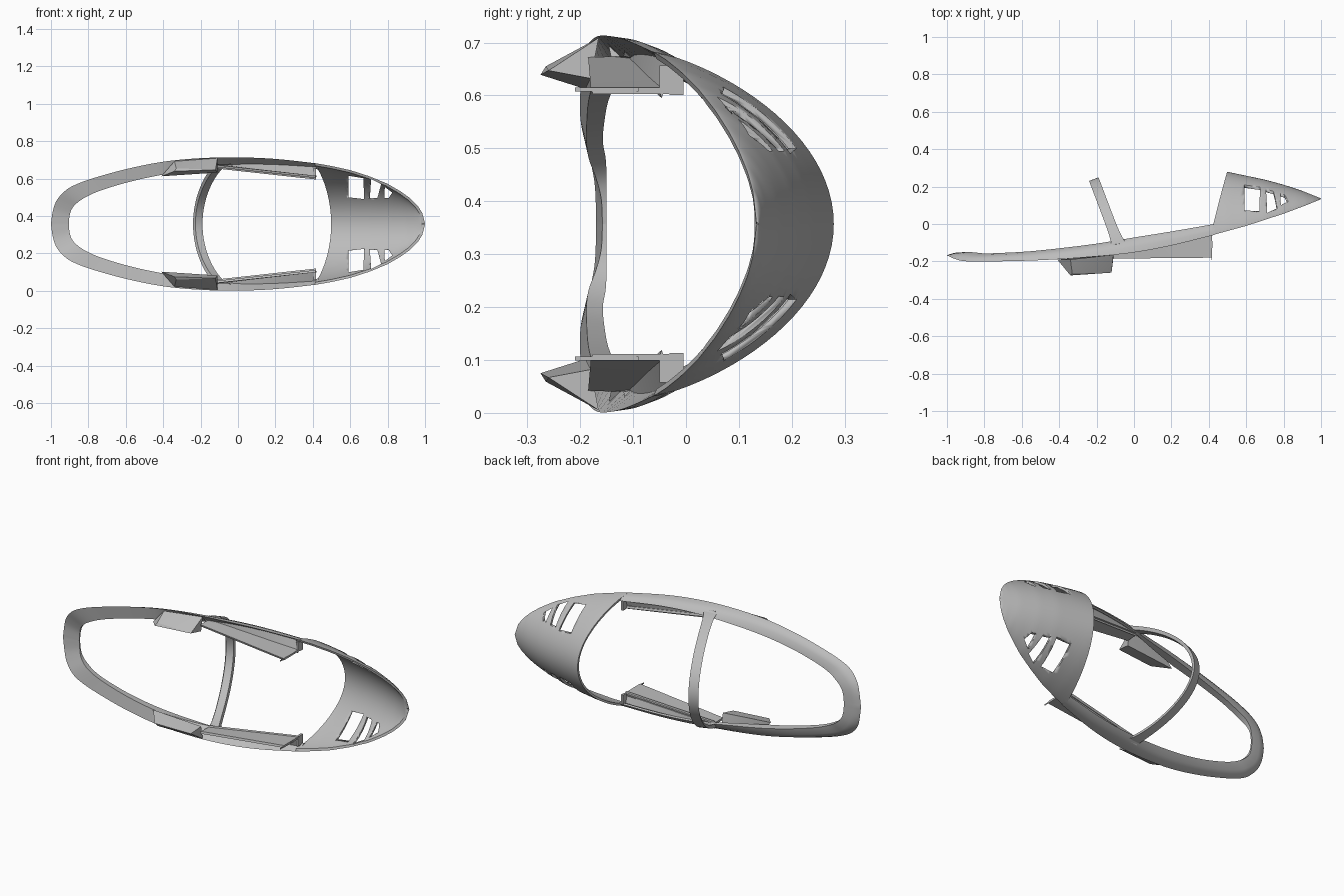
import bpy, bmesh, math
from mathutils import Vector

MID = 0.357  # height of the symmetry plane; parts are built as halves above it

cube = bpy.data.objects.get("Cube")
if cube:
    bpy.data.objects.remove(cube, do_unlink=True)

grey = bpy.data.materials.new("frame grey")
grey.use_nodes = True
grey.diffuse_color = (0.5, 0.5, 0.5, 1)
grey.node_tree.nodes["Principled BSDF"].inputs["Base Color"].default_value = grey.diffuse_color


def finish(name, bm, mirror=True, angle=35):
    """Turn a bmesh into a mirrored, shaded object."""
    bmesh.ops.recalc_face_normals(bm, faces=bm.faces)
    mesh = bpy.data.meshes.new(name)
    bm.to_mesh(mesh)
    bm.free()
    mesh.materials.append(grey)
    obj = bpy.data.objects.new(name, mesh)
    bpy.context.collection.objects.link(obj)
    obj.location.z = MID
    bpy.ops.object.select_all(action="DESELECT")
    obj.select_set(True)
    bpy.context.view_layer.objects.active = obj
    if mirror:
        mod = obj.modifiers.new("Mirror", "MIRROR")
        mod.use_axis = (False, False, True)
        mod.merge_threshold = 0.0005
        bpy.ops.object.modifier_apply(modifier="Mirror")
    bpy.ops.object.shade_smooth_by_angle(angle=math.radians(angle))
    return obj


def loft(rows, closed=True, cap_last=False):
    """Skin a list of cross-sections."""
    bm = bmesh.new()
    vs = [[bm.verts.new(p) for p in row] for row in rows]
    n = len(rows[0])
    for a, b in zip(vs, vs[1:]):
        for i in range(n if closed else n - 1):
            j = (i + 1) % n
            bm.faces.new((a[i], a[j], b[j], b[i]))
    if cap_last:
        bm.faces.new(vs[-1])
    return bm


def spline(points, steps):
    """Catmull-Rom curve through tuples of any length."""
    out = []
    last = len(points) - 1
    for k in range(last):
        quad = [points[max(k - 1, 0)], points[k], points[k + 1], points[min(k + 2, last)]]
        for s in range(steps):
            t = s / steps
            out.append(tuple(
                b + t * (c - a) / 2 + t * t * (a - 2.5 * b + 2 * c - d / 2)
                + t ** 3 * (1.5 * (b - c) + (d - a) / 2) for a, b, c, d in zip(*quad)))
    return out + [points[-1]]


def along(table, x):
    """Smooth lookup in a short (x, value) table."""
    for (x0, a), (x1, b) in zip(table, table[1:]):
        if x <= x1:
            return a + (b - a) * (x - x0) / (x1 - x0)
    return table[-1][1]


# Side rail and rear hoop: outer x, width, base y, then inner x, width, top y
stations = [
    (-1, 0, -.17, -.905, 0, -.15),
    (-.99, .07, -.172, -.9, .05, -.15),
    (-.97, .125, -.182, -.885, .09, -.15),
    (-.93, .172, -.195, -.85, .125, -.152),
    (-.88, .205, -.2, -.8, .155, -.157),
    (-.78, .243, -.2, -.72, .188, -.155),
    (-.6, .293, -.197, -.57, .232, -.147),
    (-.4, .333, -.188, -.4, .268, -.13),
    (-.2, .352, -.173, -.2, .295, -.105),
    (0, .356, -.152, 0, .314, -.072),
    (.2, .348, -.115, .2, .314, -.04),
    (.43, .323, -.058, .43, .296, .0),
]
rows = []
for xo, so, yb, xi, si, yt in spline(stations, 5):
    so, si = max(so, 0), max(si, 0)
    fade = min(max((xo + .4) / .3, 0), 1)      # solid at the rear, thin shell ahead
    yd = (yb + .012) * (1 - fade) + (yt - .012) * fade
    mid = lambda t, u: (xo + (xi - xo) * t, yb + (yt - yb) * u, so + (si - so) * t)
    rows.append([mid(0, 0), mid(.12, .4), mid(.45, .8), mid(1, 1), (xi, yd, si - .004 if si > .01 else 0)])
finish("side_rails", loft(rows, cap_last=True))

# Nose hood: half-domed shell narrowing to the tip, with a raked rear edge
WIDTH = [(.38, .331), (.5, .31), (.6, .288), (.7, .256), (.8, .215), (.87, .174),
         (.92, .138), (.96, .098), (.985, .06), (1, .003)]
BASE = [(.38, -.07), (.6, -.01), (.8, .055), (.92, .1), (1, .133)]
CROWN = [(.38, .298), (.5, .279), (.7, .237), (.8, .21), (.9, .177), (1, .137)]


def hood_point(phi, t, inset):
    rise = math.sin(phi) ** 1.5 if phi > 0 else 0
    x = .41 + .088 * rise
    x += (1 - x) * math.sin(t * math.pi / 2)
    base = along(BASE, x)
    w = max(along(WIDTH, x) - inset, .001)
    h = max(along(CROWN, x) - base - inset, .001)
    return (x - inset * t * t, base + h * rise, w * math.cos(phi))


ARC, LEN = 48, 40
rows = []
for j in range(LEN + 1):
    ring = [hood_point(max(0, math.sin(math.pi * i / ARC)) and math.pi * i / ARC, j / LEN, 0)
            for i in range(ARC)]
    ring.append(tuple(a * b for a, b in zip(ring[0], (1, 1, -1))))
    ring += [hood_point(math.pi * i / ARC, j / LEN, .013) for i in range(ARC - 1, 0, -1)]
    rows.append(ring)
bm = loft(rows, cap_last=True)
bm.verts.ensure_lookup_table()
n = len(rows[0])
for i in range(ARC):   # rear rim between outer and inner skins
    a, b = i, i + 1
    c, d = (n - b) % n, (n - a) % n
    ids = list(dict.fromkeys((a, b, c if b < ARC else b, d)))
    if len(ids) > 2:
        bm.faces.new([bm.verts[k] for k in ids])
hood = finish("nose_hood", bm, mirror=False)

# Three vent openings on each side of the hood
vents = [
    [(.59, .258), (.67, .245), (.675, .133), (.59, .143)],
    [(.712, .24), (.765, .213), (.745, .138), (.705, .138)],
    [(.785, .198), (.825, .168), (.805, .138), (.783, .138)],
]
for outline in vents:
    for side in (1, -1):
        bm = loft([[(x, y, side * s) for x, s in outline] for y in (-.3, .5)], cap_last=True)
        bm.verts.ensure_lookup_table()
        bm.faces.new(bm.verts[:4])
        cutter = finish("vent_cutter", bm, mirror=False)
        cutter.hide_render = True
        mod = hood.modifiers.new("Vent", "BOOLEAN")
        mod.operation, mod.solver, mod.object = "DIFFERENCE", "EXACT", cutter
        bpy.context.view_layer.objects.active = hood
        bpy.ops.object.modifier_apply(modifier="Vent")
        bpy.data.objects.remove(cutter, do_unlink=True)

# Raked arch between the rails, flaring where it meets them
foot, top = Vector((-.075, -.13, 0)), Vector((-.215, .24, 0))
across = Vector((.936, .351, 0))
inward = (foot - top).normalized()
rows = []
for i in range(25):
    phi = math.pi / 2 * i / 24
    rise = math.sin(phi) ** 1.5
    spot = foot.lerp(top, rise) + Vector((0, 0, .335 * math.cos(phi)))
    half = .027 + .018 * (1 - rise) ** 8
    drop = inward * (.018 * math.sin(phi)) - Vector((0, 0, .018 * math.cos(phi)))
    rows.append([spot - across * half, spot + across * half,
                 spot + across * half * .75 + drop, spot - across * half * .75 + drop])
finish("cross_arch", loft(rows))


def hull(name, points):
    bm = bmesh.new()
    for p in points:
        bm.verts.new(p)
    bmesh.ops.convex_hull(bm, input=bm.verts)
    finish(name, bm, angle=20)


# Wedge fairings below the rails
hull("rail_fairing", [(-.34, -.19, .335), (-.11, -.165, .352), (-.34, -.275, .282),
                      (-.33, -.265, .298), (-.12, -.26, .29), (-.41, -.19, .255), (-.11, -.18, .275)])

# Slanted sill panels inside the rails, with a ledge joining each to its rail
for name, near, far in (
        ("sill_panel", [(-.185, .315), (-.1, .318)], [(-.18, .258), (-.035, .258)]),
        ("sill_ledge", [(-.112, .308), (-.11, .34)], [(-.05, .25), (-.03, .31)])):
    pts = []
    for x, ends in ((-.11, near), (.417, far)):
        for y, s in ends:
            pts += [(x, y, s), (x, y + .004, s - .012)]
    hull(name, pts)

# Small hooked end at the front of each sill
hull("sill_hook", [(x, y, s) for x in (.405, .418)
                   for y, s in ((-.05, .255), (-.03, .244), (-.005, .244), (-.005, .3), (-.05, .3))])
hull("sill_spur", [(x, y, s) for x, y in ((.41, -.09), (.42, -.09), (.415, -.21)) for s in (.25, .258)])
